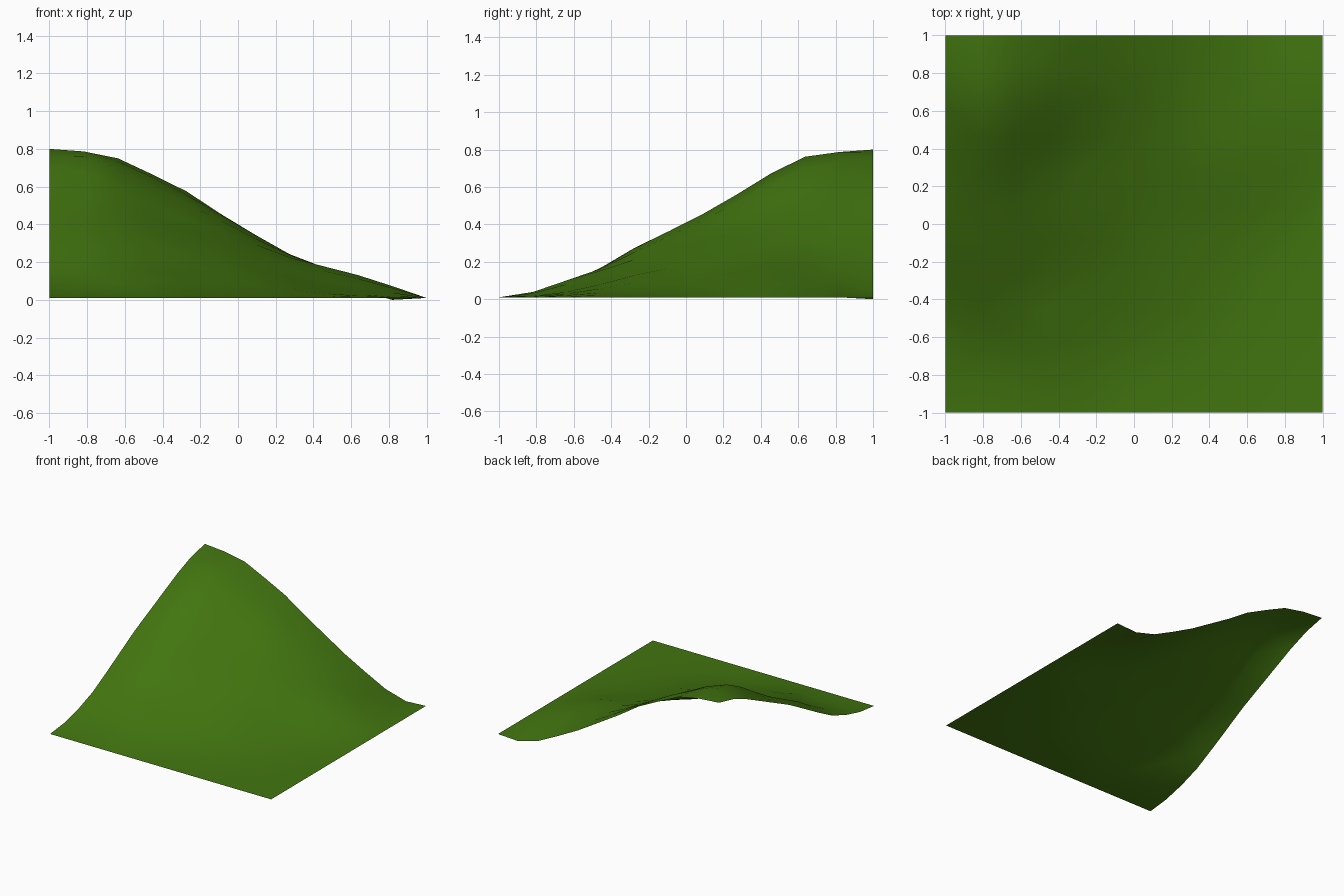
import bpy, bmesh, math

if "Cube" in bpy.data.objects:
    bpy.data.objects.remove(bpy.data.objects["Cube"])

N = 11  # cells per side
# Heights along the two high edges, from the low end up to the peak corner
LEFT = [.01, .03, .075, .14, .235, .335, .435, .52, .605, .69, .76, .80]
BACK = [.01, .0, .05, .14, .235, .345, .455, .575, .665, .75, .785, .80]
# Soft bumps and dips: x, y, height, radius
BUMPS = [(.62, .42, .07, .30), (-.80, .62, .04, .20), (-.35, .36, -.06, .22),
         (-.42, -.60, .04, .20), (-.78, -.28, .04, .22), (.12, -.28, .02, .2)]


def height(i, j):
    """Two S-shaped slopes multiplied, plus bumps that fade out at the border."""
    if j == N:
        return BACK[N - i]
    if i == 0:
        return LEFT[j]
    if i == N or j == 0:
        return .01
    x, y = -1 + 2 * i / N, -1 + 2 * j / N
    rise = lambda t: .5 - .5 * math.cos(math.pi * t)
    z = .01 + .79 * rise(1 - i / N) * rise(j / N)
    return z + sum(a * math.exp(-((x - bx) ** 2 + (y - by) ** 2) / (2 * (r * .8) ** 2))
                   for bx, by, a, r in BUMPS)


# Hillside corner tile: a grid lifted into a slope
bm = bmesh.new()
bmesh.ops.create_grid(bm, x_segments=N, y_segments=N, size=1)
for v in bm.verts:
    v.co.z = height(round((v.co.x + 1) * N / 2), round((v.co.y + 1) * N / 2))
bmesh.ops.triangulate(bm, faces=bm.faces[:])
for f in bm.faces:
    f.smooth = True
mesh = bpy.data.meshes.new("hillside_tile")
bm.to_mesh(mesh)
bm.free()
tile = bpy.data.objects.new("hillside_tile", mesh)
bpy.context.collection.objects.link(tile)

# Grass colour
grass = bpy.data.materials.new("grass")
grass.diffuse_color = (.055, .18, .005, 1)
grass.use_nodes = True
grass.node_tree.nodes["Principled BSDF"].inputs["Base Color"].default_value = grass.diffuse_color
mesh.materials.append(grass)
